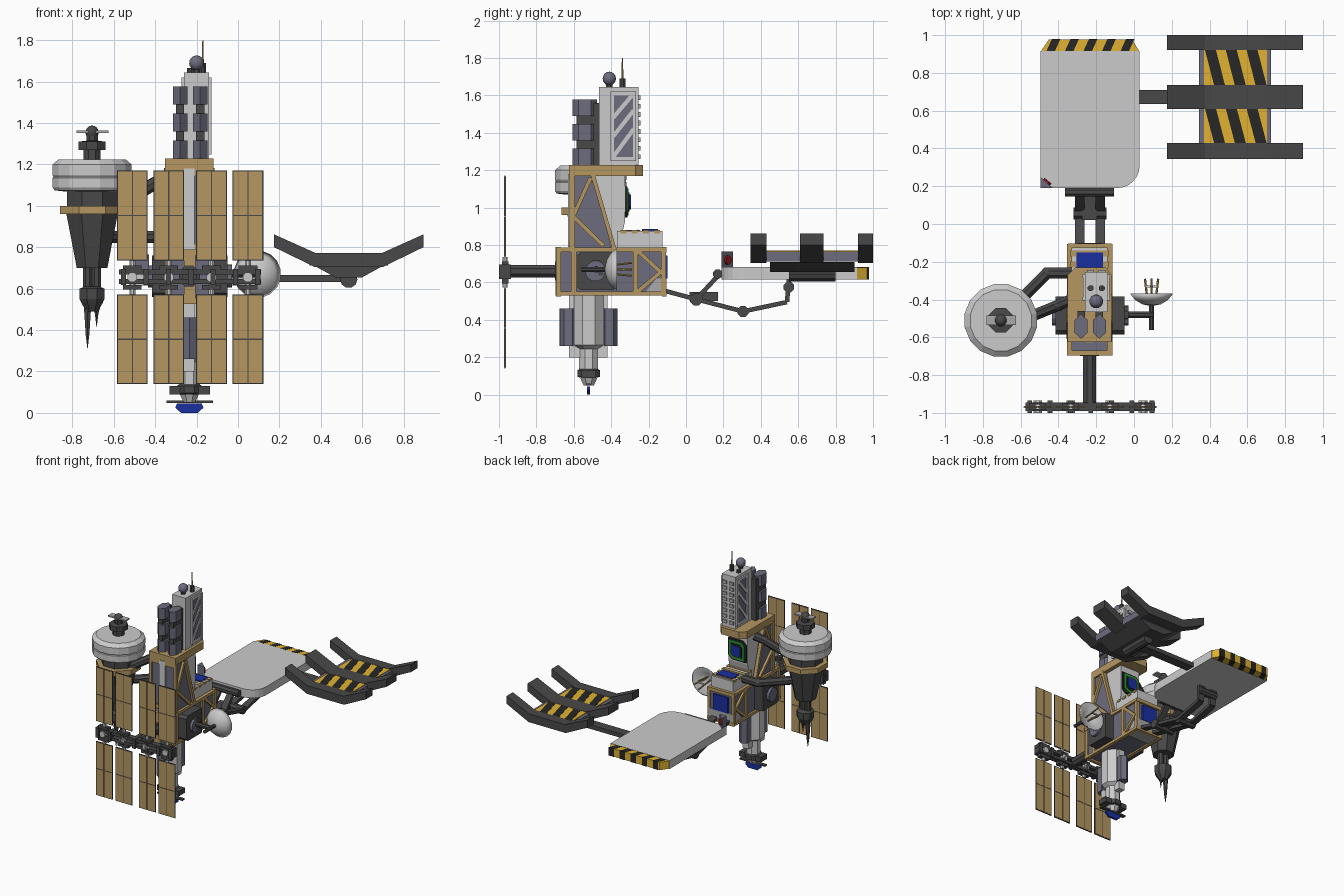
import bpy, bmesh, math
from mathutils import Vector, Matrix

if "Cube" in bpy.data.objects:
    bpy.data.objects.remove(bpy.data.objects["Cube"])

def mat(name, *c):
    m = bpy.data.materials.new(name)
    m.diffuse_color = (*c, 1)
    m.use_nodes = True
    m.node_tree.nodes["Principled BSDF"].inputs["Base Color"].default_value = m.diffuse_color
    return m

TAN = mat("tan", .46, .31, .12); DARK = mat("dark", .065, .065, .065); SLATE = mat("slate", .15, .15, .21)
YEL = mat("yellow", .75, .45, .03); BLK = mat("black", .02, .02, .02); BLUE = mat("blue", .01, .03, .35)
GREEN = mat("green", .02, .3, .03); RED = mat("red", .4, .01, .02); LIGHT = mat("light", .4, .4, .4)

def finish(name, bm, m=None, smooth=False):
    bmesh.ops.remove_doubles(bm, verts=bm.verts, dist=1e-5)
    bmesh.ops.recalc_face_normals(bm, faces=bm.faces)
    me = bpy.data.meshes.new(name)
    bm.to_mesh(me); bm.free()
    for p in me.polygons: p.use_smooth = smooth
    ob = bpy.data.objects.new(name, me)
    if m: me.materials.append(m)
    bpy.context.collection.objects.link(ob)
    return ob

def prism(name, pts, axis, a, b, m=None):
    """Extrude a 2D outline from a to b along x (y,z), y (x,z) or z (x,y)."""
    put = {'x': lambda p, t: (t, *p), 'y': lambda p, t: (p[0], t, p[1]), 'z': lambda p, t: (*p, t)}[axis]
    bm = bmesh.new()
    lo = [bm.verts.new(put(p, a)) for p in pts]
    hi = [bm.verts.new(put(p, b)) for p in pts]
    bm.faces.new(lo); bm.faces.new(hi)
    for i in range(len(pts)):
        j = (i + 1) % len(pts)
        bm.faces.new((lo[i], lo[j], hi[j], hi[i]))
    return finish(name, bm, m)

def box(name, x0, x1, y0, y1, z0, z1, m=None):
    return prism(name, [(x0, y0), (x1, y0), (x1, y1), (x0, y1)], 'z', z0, z1, m)

def lathe(name, o, d, prof, n=8, m=None, smooth=False):
    """Spin (radius, height) points around direction d from origin o."""
    M = Matrix.Translation(o) @ Vector(d).to_track_quat('Z', 'X').to_matrix().to_4x4()
    bm = bmesh.new()
    rings = [[bm.verts.new(M @ Vector((r * math.cos(t), r * math.sin(t), h)))
              for t in [(k + .5) * math.tau / n for k in range(n)]] for r, h in prof]
    for A, B in zip(rings, rings[1:]):
        for k in range(n):
            bm.faces.new((A[k], A[k - 1], B[k - 1], B[k]))
    for ring, (r, h) in ((rings[0], prof[0]), (rings[-1], prof[-1])):
        if r > 0: bm.faces.new(ring)
    return finish(name, bm, m, smooth)

def rod(name, p, q, r, m=None, n=8, r2=None):
    d = Vector(q) - Vector(p)
    return lathe(name, p, d, [(r, 0), (r if r2 is None else r2, d.length)], n, m)

def ball(name, c, r, m=None):
    prof = [(r * math.sin(i * math.pi / 8), -r * math.cos(i * math.pi / 8)) for i in range(9)]
    prof[0], prof[-1] = (0, -r), (0, r)
    return lathe(name, c, (0, 0, 1), prof, 12, m, True)

def bar(name, p, q, wx, wt, m=None):
    """Square beam from p to q, wx wide along x, wt thick."""
    p, q = Vector(p), Vector(q)
    M = Matrix.Translation((p + q) / 2) @ (q - p).to_track_quat('Z', 'X').to_matrix().to_4x4()
    bm = bmesh.new()
    bmesh.ops.create_cube(bm, size=1, matrix=M @ Matrix.Diagonal((wx, wt, (q - p).length, 1)))
    return finish(name, bm, m)

def frame(name, x, lines, w=.028, m=TAN):
    for a, b in lines: bar(name, (x, *a), (x, *b), .022, w, m)

def path(name, pts, r, m=DARK):
    for p, q in zip(pts, pts[1:]): rod(name, p, q, r, m)
    for p in pts[1:-1]: ball(name + "_elbow", p, r, m)

CX = -.235
# Lower hull with tan frame on both sides
prism("hull", [(-.68, .54), (-.17, .54), (-.115, .62), (-.115, .775), (-.68, .775)], 'x', -.34, -.13, SLATE)
for x in (-.342, -.128):
    frame("hull_frame", x, [((-.695, .54), (-.105, .54)), ((-.695, .775), (-.105, .775)), ((-.682, .53), (-.682, .785)),
          ((-.12, .53), (-.12, .785)), ((-.60, .54), (-.60, .775)), ((-.27, .54), (-.27, .775)),
          ((-.26, .77), (-.13, .65)), ((-.26, .55), (-.13, .66))])
for y in (-.682, -.116):
    for z in (.54, .775): box("hull_cross_rail", -.35, -.12, y - .013, y + .013, z - .014, z + .014, TAN)
box("hull_front_post", -.26, -.205, -.697, -.67, .53, .79, TAN)
prism("hull_corner_plate", [(-.23, .53), (-.105, .53), (-.105, .62), (-.16, .62)], 'x', -.345, -.125, LIGHT)
box("rear_screen", -.30, -.17, -.115, -.10, .62, .745, BLUE)
# Side pods
for x0, x1 in ((-.34, -.415), (-.13, -.05)):
    prism("side_pod", [(-.585, .58), (-.565, .56), (-.385, .56), (-.385, .76), (-.565, .76), (-.585, .74)], 'x', x0, x1, DARK)
    rod("pod_hub", (x1, -.485, .66), (x1 + math.copysign(.02, x1 - x0), -.485, .66), .055, SLATE, 12)
# Console deck with screen
box("console", -.33, -.14, -.37, -.125, .785, .875)
for y in (-.335, -.275, -.215, -.155):
    box("console_trim", -.335, -.135, y - .016, y + .016, .862, .88, TAN)
box("console_screen", -.305, -.165, -.235, -.15, .87, .885, BLUE)
# Mid tower
prism("mid_tower", [(-.61, .785), (-.36, .785), (-.325, .93), (-.325, 1.175), (-.61, 1.175)], 'x', -.32, -.15)
prism("tower_infill", [(-.612, .785), (-.40, .785), (-.49, 1.175), (-.612, 1.175)], 'x', -.338, -.132, SLATE)
for x in (-.343, -.127):
    frame("tower_frame", x, [((-.608, .78), (-.608, 1.18)), ((-.50, 1.18), (-.385, .785)), ((-.60, .96), (-.51, 1.16)),
                             ((-.60, .95), (-.44, .795))])
for z in (.80, 1.16): box("tower_front_rail", -.35, -.12, -.625, -.60, z - .015, z + .015, TAN)
box("tower_front_spine", -.26, -.21, -.63, -.60, .79, 1.18)
hexa = lambda s: [(CX + s * a, 1.03 + s * b) for a, b in ((-.075, .05), (-.045, .08), (.075, .08), (.075, -.05), (.045, -.08), (-.075, -.08))]
for s, d, m in ((1.05, .012, BLK), (.9, .018, GREEN), (.65, .024, BLK), (.5, .03, BLUE)):
    prism("tower_display", hexa(s), 'y', -.33, -.325 + d, m)
# Tan upper deck
prism("upper_deck", [(-.352, -.625), (-.118, -.625), (-.118, -.27), (-.15, -.23), (-.31, -.23), (-.352, -.27)], 'z', 1.17, 1.228, TAN)
# Antenna tower with lattice sides and rear studs
box("antenna_tower", -.26, -.14, -.465, -.255, 1.225, 1.645)
for x in (-.262, -.138):
    box("lattice_recess", x - .003, x + .003, -.39, -.28, 1.26, 1.62, SLATE)
    frame("lattice", x, [((-.395, 1.25), (-.395, 1.62)), ((-.275, 1.25), (-.275, 1.62)), ((-.40, 1.61), (-.27, 1.61)), ((-.40, 1.26), (-.27, 1.26)),
                         ((-.39, 1.27), (-.28, 1.42)), ((-.39, 1.38), (-.28, 1.52)), ((-.39, 1.48), (-.28, 1.61))], .018, None)
for i in range(8):
    for x in (-.23, -.17): box("rear_stud", x - .018, x + .018, -.255, -.243, 1.26 + i * .045, 1.285 + i * .045, LIGHT)
ball("beacon", (-.20, -.41, 1.69), .037, SLATE)
rod("beacon_stem", (-.20, -.41, 1.64), (-.20, -.41, 1.67), .018, DARK)
for x, h in ((-.17, .045), (-.23, .02)): rod("antenna_base", (x, -.34, 1.64), (x, -.34, 1.645 + h), .017, DARK)
rod("antenna", (-.17, -.34, 1.68), (-.17, -.34, 1.80), .006, TAN, 6, .003)
# Stacked battery cells
def cell(name, x, y, z0, z1, a=.035, b=.066):
    prism(name, [(x - a, y - b * .5), (x, y - b), (x + a, y - b * .5), (x + a, y + b * .5), (x, y + b), (x - a, y + b * .5)], 'z', z0, z1, SLATE)
for x in (-.28, -.183):
    box("cell_core", x - .02, x + .02, -.585, -.46, 1.225, 1.56, DARK)
    for z in (1.228, 1.36, 1.49): cell("battery_cell", x, -.542, z, z + .087)
# Belly thruster column
lathe("belly_column", (CX, -.52, .535), (0, 0, -1), [(.085, 0), (.085, .27), (.055, .29), (.055, .4)], 8)
for y in (-.63, -.555, -.48, -.41): cell("belly_cell", CX, y, .26, .46, .035, .045)
box("belly_rib", -.26, -.21, -.625, -.42, .20, .53)
lathe("belly_collar", (CX, -.52, .14), (0, 0, -1), [(.05, 0), (.065, .01), (.065, .045), (.04, .05)], 8, DARK)
box("collar_wings", -.33, -.135, -.56, -.48, .09, .13, DARK)
lathe("tip_neck", (CX, -.52, .09), (0, 0, -1), [(.05, 0), (.03, .04)], 8)
box("tip_bar", -.345, -.12, -.535, -.508, .048, .06, DARK)
prism("blue_tip", [(-.275, 0), (-.195, 0), (-.167, .025), (-.175, .045), (-.295, .045), (-.303, .025)], 'y', -.53, -.513, BLUE)
# Solar array
rod("solar_boom", (CX, -.69, .66), (CX, -.95, .66), .037, DARK)
rod("boom_root", (CX, -.70, .66), (CX, -.66, .66), .055, DARK)
for z in (.635, .68): box("array_rail", -.575, .11, -.99, -.945, z - .012, z + .012, DARK)
for i in range(7):
    box("array_bracket", -.565 + i * .108, -.54 + i * .108, -1.0, -.935, .618, .695, DARK)
for xc in (-.51, -.335, -.128, .048):
    rod("array_hub", (xc, -1.0, .655), (xc, -.935, .655), .025)
    for z0, z1, s in ((.735, 1.172, .70), (.14, .572, .607)):
        box("panel_clamp", xc - .045, xc + .045, -.985, -.95, s - .012, s + .012, DARK)
        rod("panel_stem", (xc, -.968, .655), (xc, -.968, z0 if z0 > .6 else z1), .015)
        box("panel_frame", xc - .074, xc + .074, -.971, -.965, z0, z1, DARK)
        for x0 in (-.069, .003):
            for zz in (z0 + .005, (z0 + z1) / 2 + .003):
                box("solar_cell", xc + x0, xc + x0 + .066, -.973, -.963, zz, zz + (z1 - z0) / 2 - .008, TAN)
# Side drum module
D = (-.705, -.51, 0)
lathe("drum", D, (0, 0, 1), [(.14, 1.07), (.185, 1.075), (.195, 1.09), (.195, 1.135), (.19, 1.14), (.195, 1.15), (.195, 1.20), (.165, 1.225), (0, 1.225)], 16)
lathe("drum_neck", D, (0, 0, 1), [(.13, .99), (.13, 1.08)], 8, DARK)
lathe("drum_ring", D, (0, 0, 1), [(.168, .96), (.168, 1.0)], 8, TAN)
lathe("drum_cone", D, (0, 0, 1), [(.08, .70), (.135, .965)], 8, DARK)
lathe("drum_cap", D, (0, 0, 1), [(.045, 1.22), (.045, 1.27), (.07, 1.27), (.07, 1.31), (.03, 1.315), (.03, 1.34)], 8, DARK)
ball("cap_ball", (D[0], D[1], 1.355), .033, DARK)
box("cap_vane", -.78, -.625, -.535, -.485, 1.353, 1.364, LIGHT)
for dx in (-.022, .022): rod("probe_tube", (D[0] + dx, D[1], .59), (D[0] + dx, D[1], .71), .024, DARK)
lathe("probe_head", D, (0, 0, 1), [(.03, .49), (.055, .53), (.065, .55), (.065, .60), (.04, .61)], 8, DARK)
for dx, z in ((-.022, .305), (.022, .41)): lathe("probe_spike", (D[0] + dx, D[1], 0), (0, 0, 1), [(0, z), (.01, z + .07), (.02, .51)], 6, DARK)
path("lower_drum_arm", [(-.33, -.26, .85), (-.46, -.26, .85), (-.64, -.44, .85)], .032)
path("upper_drum_arm", [(-.33, -.40, 1.14), (-.40, -.43, 1.11), (-.62, -.52, .98)], .032)
# Dish
rod("dish_arm", (-.05, -.48, .67), (.10, -.48, .67), .018, DARK)
rod("dish_arm_root", (-.05, -.48, .67), (-.03, -.48, .67), .05, DARK)
rod("dish_stem", (.093, -.56, .67), (.093, -.42, .67), .014, DARK)
lathe("dish", (.093, -.435, .67), (0, 1, 0), [(0, 0), (.05, .01), (.09, .034), (.115, .065), (.108, .067), (.05, .028), (0, .02)], 16, None, True)
for dx, dz in ((-.035, 0), (.035, 0), (0, .035), (0, -.035)):
    rod("dish_prong", (.093 + dx * .6, -.41, .67 + dz * .6), (.093 + dx, -.29, .67 + dz), .006, TAN, 6)
box("prong_tie", .058, .128, -.335, -.325, .665, .675)
# Cargo platform with rounded corner and hazard edge
arc = [(-.09 + .12 * math.cos(t), .31 + .12 * math.sin(t)) for t in [-math.pi / 2 + k * math.pi / 12 for k in range(7)]]
prism("platform", [(-.495, .19)] + arc + [(.03, .915), (-.495, .915)], 'z', .615, .682)
prism("hazard_edge", [(-.495, .91), (.03, .91), (-.01, .978), (-.45, .978)], 'z', .617, .68, YEL)
for i in range(5):
    x = -.44 + i * .098
    prism("hazard_stripe", [(x - .025, .912), (x + .02, .912), (x + .05, .979), (x + .005, .979)], 'z', .615, .682, BLK)
prism("lamp_housing", [(-.495, .19), (-.43, .19), (-.495, .25)], 'z', .68, .765, SLATE)
rod("red_lamp", (-.465, .217, .72), (-.455, .229, .72), .024, RED, 10)
# Folding platform arms
rod("platform_hinge", (-.365, .17, .645), (-.105, .17, .645), .027, DARK)
rod("elbow_joint", (-.32, .055, .51), (-.145, .055, .51), .035, DARK)
rod("lower_joint", (-.31, .305, .445), (-.16, .305, .445), .032, DARK)
rod("rear_joint", (-.31, .55, .575), (-.16, .55, .575), .03, DARK)
box("arm_block", -.275, -.195, .02, .17, .50, .55, DARK)
for x in (-.287, -.178):
    for p, q in (((-.15, .565), (.055, .51)), ((.055, .51), (.175, .64)), ((.055, .51), (.305, .445)), ((.305, .445), (.54, .495)), ((.54, .495), (.55, .62))):
        bar("platform_arm", (x, *p), (x, *q), .024, .05, DARK)
# Cradle with three ribs on a side beam
box("cradle_beam", .02, .53, .635, .71, .632, .665, DARK)
rod("cradle_pivot", (.535, .55, .645), (.535, .80, .645), .042, DARK, 10)
rib = [(.175, .862), (.375, .772), (.695, .772), (.895, .862), (.895, .80), (.70, .705), (.37, .705), (.175, .80)]
for y0, y1 in ((.345, .43), (.61, .735), (.92, 1.0)): prism("cradle_rib", rib, 'y', y0, y1, DARK)
prism("cradle_base", [(.37, .71), (.70, .71), (.60, .655), (.47, .655)], 'y', .45, .90, DARK)
for y0, y1 in ((.425, .615), (.73, .925)):
    box("cradle_floor", .345, .725, y0, y1, .712, .765, SLATE)
    box("cradle_hazard", .37, .705, y0, y1, .764, .77, YEL)
    for x in (.425, .535, .645):
        prism("cradle_stripe", [(x, y0), (x + .058, y0), (x + .008, y1), (x - .05, y1)], 'z', .764, .772, BLK)
